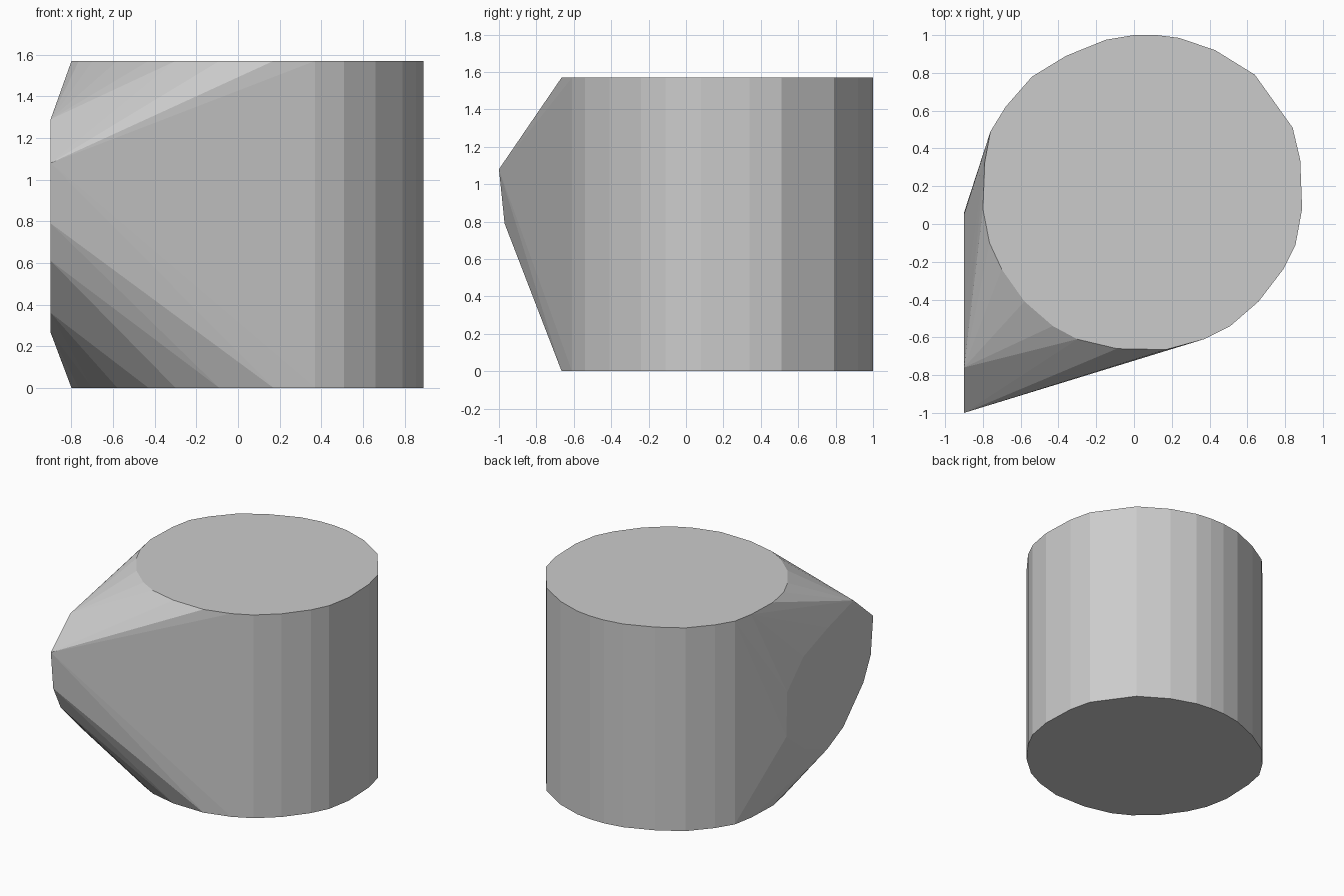
import bpy, bmesh

HEIGHT = 1.57
SIDE_X = -0.90

# Round drum outline (x, y)
drum = [(0.89, 0.08), (0.88, 0.34), (0.84, 0.51), (0.64, 0.79), (0.43, 0.92),
        (0.24, 0.985), (0.12, 1.0), (0.0, 1.0), (-0.15, 0.975), (-0.36, 0.89),
        (-0.54, 0.78), (-0.68, 0.62), (-0.76, 0.49), (-0.79, 0.33), (-0.80, 0.08),
        (-0.765, -0.10), (-0.70, -0.24), (-0.58, -0.41), (-0.43, -0.54),
        (-0.30, -0.61), (-0.09, -0.66), (0.17, -0.665), (0.37, -0.61),
        (0.51, -0.54), (0.66, -0.41), (0.79, -0.24), (0.855, -0.11)]

# Flat side face outline (y, z)
side = [(-0.76, 1.29), (-1.0, 1.08), (-0.97, 0.79), (-0.88, 0.61),
        (-0.635, 0.36), (-0.44, 0.265), (-0.18, 0.36), (0.06, 0.55),
        (0.05, 0.89), (-0.15, 1.09), (-0.45, 1.20)]

# Skin the drum and the flat side together as one convex body
bm = bmesh.new()
for x, y in drum:
    for z in (0.0, HEIGHT):
        bm.verts.new((x, y, z))
for y, z in side:
    bm.verts.new((SIDE_X, y, z))
hull = bmesh.ops.convex_hull(bm, input=bm.verts[:])
loose = [v for v in bm.verts if not v.link_faces]
bmesh.ops.delete(bm, geom=loose, context='VERTS')

# Merge coplanar triangles into clean flat faces
bmesh.ops.dissolve_limit(bm, angle_limit=0.005, verts=bm.verts[:], edges=bm.edges[:])
bmesh.ops.recalc_face_normals(bm, faces=bm.faces[:])

mesh = bpy.data.meshes.new("drum_body")
bm.to_mesh(mesh)
bm.free()
bpy.context.collection.objects.link(bpy.data.objects.new("drum_body", mesh))
